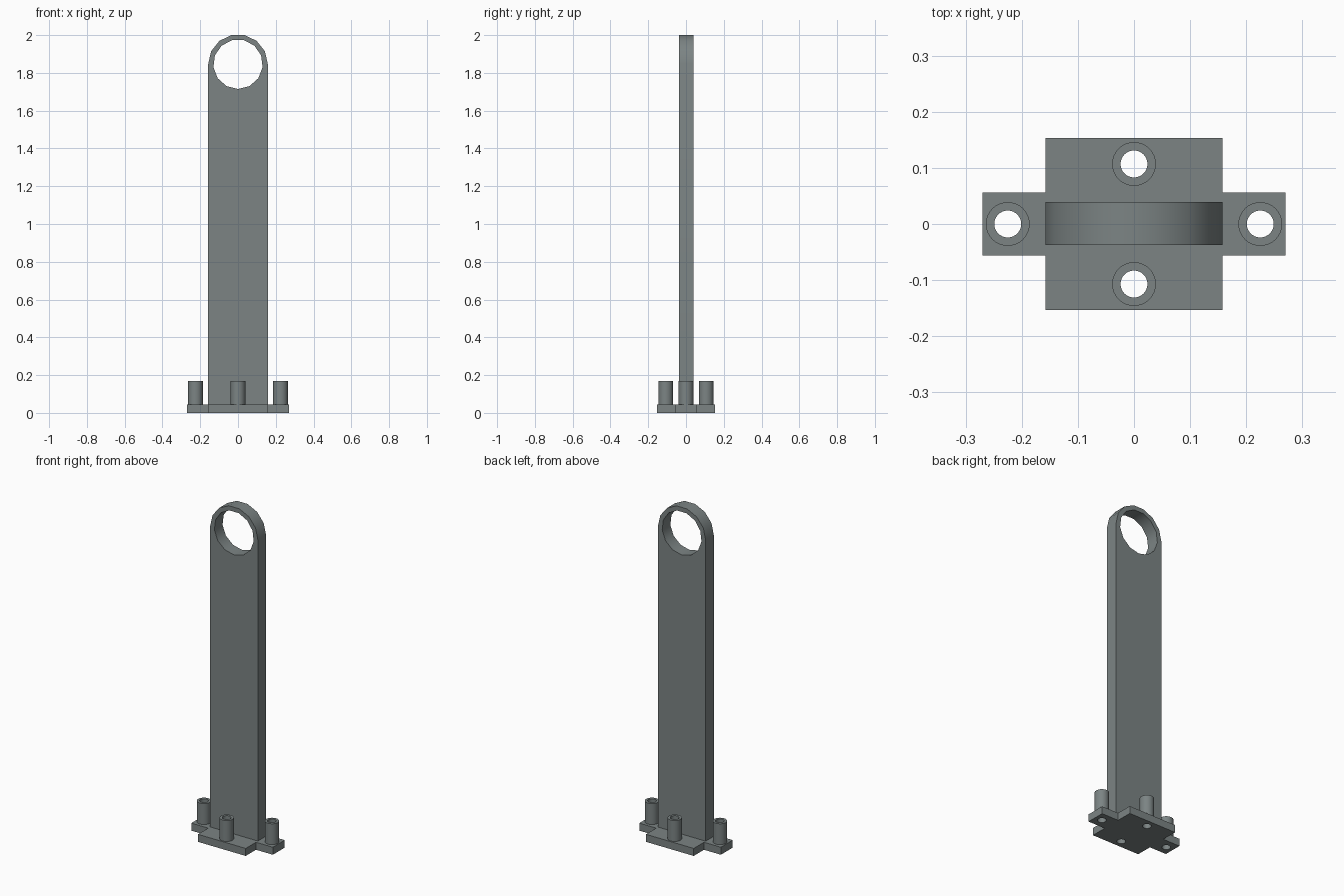
import bpy, bmesh
from math import pi, sin, cos, radians

if "Cube" in bpy.data.objects:
    bpy.data.objects.remove(bpy.data.objects["Cube"])

grey = bpy.data.materials.new("slate grey")
grey.diffuse_color = (0.2, 0.23, 0.23, 1)
grey.use_nodes = True
grey.node_tree.nodes["Principled BSDF"].inputs["Base Color"].default_value = grey.diffuse_color


def ring(cx, cy, r, n, start=0.0):
    """Regular polygon outline."""
    return [(cx + r * cos(start + 2 * pi * i / n), cy + r * sin(start + 2 * pi * i / n))
            for i in range(n)]


def slab(name, outlines, depth, loc, upright=False):
    """Extrude a filled outline; further outlines inside it become holes."""
    curve = bpy.data.curves.new(name, 'CURVE')
    curve.dimensions = '2D'
    curve.fill_mode = 'BOTH'
    curve.extrude = depth / 2
    for pts in outlines:
        s = curve.splines.new('POLY')
        s.points.add(len(pts) - 1)
        for p, (x, y) in zip(s.points, pts):
            p.co = (x, y, 0, 1)
        s.use_cyclic_u = True
    helper = bpy.data.objects.new(name + "_curve", curve)
    bpy.context.collection.objects.link(helper)
    bpy.context.view_layer.update()
    deps = bpy.context.evaluated_depsgraph_get()
    mesh = bpy.data.meshes.new_from_object(helper.evaluated_get(deps))
    bpy.data.objects.remove(helper)

    bm = bmesh.new()
    bm.from_mesh(mesh)
    bmesh.ops.remove_doubles(bm, verts=bm.verts, dist=1e-5)
    bmesh.ops.recalc_face_normals(bm, faces=bm.faces)
    bm.to_mesh(mesh)
    bm.free()
    mesh.materials.clear()
    mesh.materials.append(grey)

    ob = bpy.data.objects.new(name, mesh)
    bpy.context.collection.objects.link(ob)
    ob.location = loc
    if upright:
        ob.rotation_euler.x = pi / 2
    bpy.ops.object.select_all(action='DESELECT')
    ob.select_set(True)
    bpy.context.view_layer.objects.active = ob
    bpy.ops.object.shade_smooth_by_angle(angle=radians(32))
    return ob


PLATE, TOP = 0.045, 0.17
W, D = 0.158, 0.153          # half size of the wide part of the base
AX, AY = 0.27, 0.056         # half size of the side arms
EYE_Z = 1.846                # centre of the top eye
posts = {"left_post": (-0.225, 0), "right_post": (0.225, 0),
         "front_post": (0, -0.107), "back_post": (0, 0.107)}

# Cross-shaped base plate with four through holes
quarter = [(AX, AY), (W, AY), (W, D)]
half = quarter + [(-x, y) for x, y in reversed(quarter)]
cross = half + [(x, -y) for x, y in reversed(half)]
slab("base_plate", [cross] + [ring(x, y, 0.024, 32) for x, y in posts.values()],
     PLATE, (0, 0, PLATE / 2))

# Hollow posts above the holes
for name, (x, y) in posts.items():
    slab(name, [ring(0, 0, 0.039, 32), ring(0, 0, 0.024, 32)],
         TOP - PLATE, (x, y, (TOP + PLATE) / 2))

# Tall bar with a rounded top and a round eye
arch = [(W * cos(pi * i / 7), EYE_Z + W * sin(pi * i / 7)) for i in range(8)]
slab("upright_bar", [[(-W, PLATE), (W, PLATE)] + arch, ring(0, EYE_Z, 0.131, 13, -pi / 2)],
     0.077, (0, 0.001, 0), upright=True)
